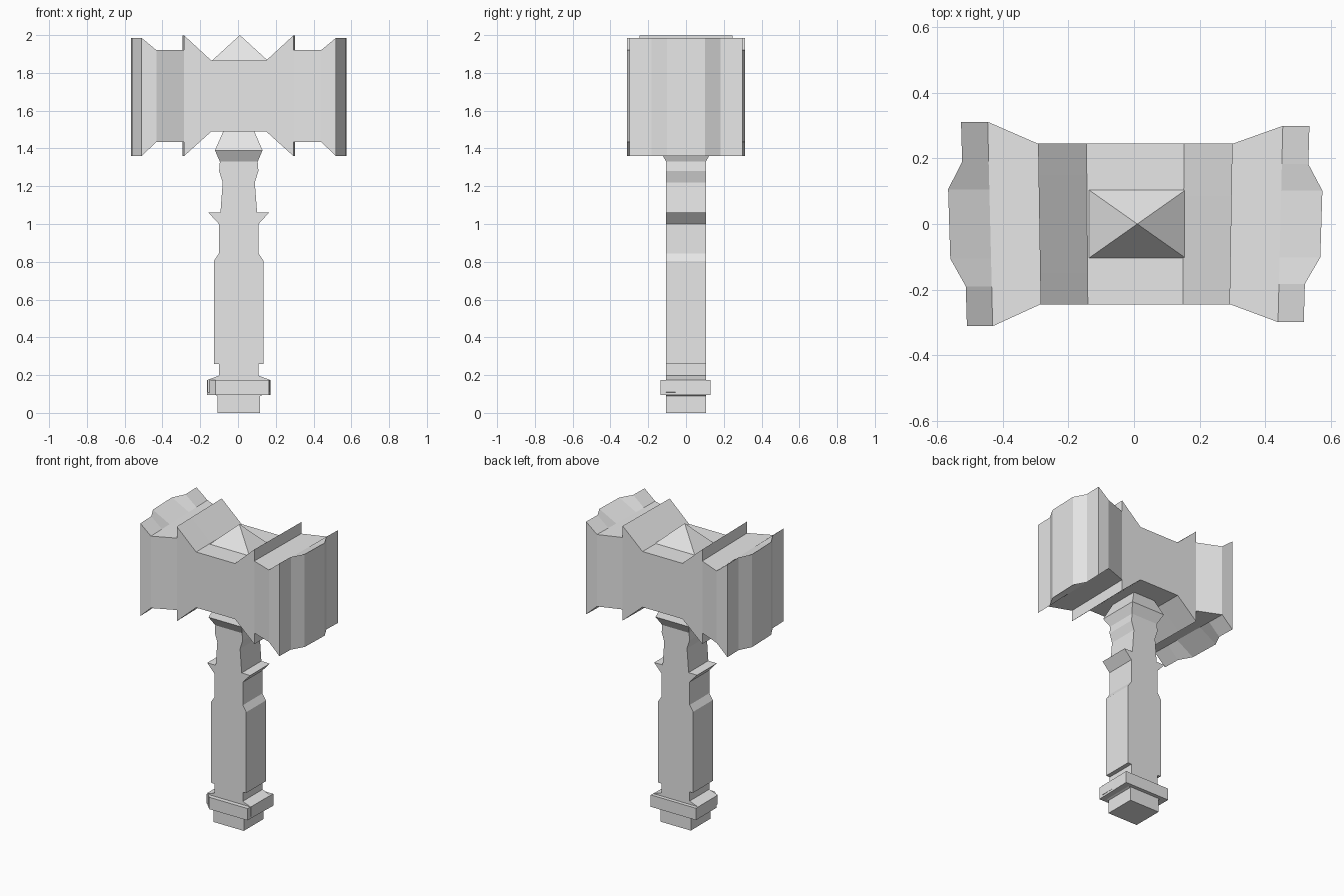
import bpy, bmesh

cube = bpy.data.objects.get("Cube")
if cube:
    bpy.data.objects.remove(cube)

grey = bpy.data.materials.new("light_grey")
grey.use_nodes = True
grey.diffuse_color = (0.8, 0.8, 0.8, 1)
grey.node_tree.nodes["Principled BSDF"].inputs["Base Color"].default_value = (0.8, 0.8, 0.8, 1)


def finish(name, bm):
    bmesh.ops.recalc_face_normals(bm, faces=bm.faces)
    mesh = bpy.data.meshes.new(name)
    bm.to_mesh(mesh)
    bm.free()
    mesh.materials.append(grey)
    obj = bpy.data.objects.new(name, mesh)
    bpy.context.collection.objects.link(obj)
    return obj


def loft(name, rings, strip_caps=False):
    """Skin matching rings; caps are one face, or strips joining top to bottom."""
    bm = bmesh.new()
    loops = [[bm.verts.new(p) for p in ring] for ring in rings]
    n = len(loops[0])
    for a, b in zip(loops, loops[1:]):
        for i in range(n):
            j = (i + 1) % n
            bm.faces.new((a[i], a[j], b[j], b[i]))
    for end in (loops[0], loops[-1]):
        if strip_caps:
            for i in range(n // 2 - 1):
                bm.faces.new((end[i], end[i + 1], end[n - 2 - i], end[n - 1 - i]))
        else:
            bm.faces.new(end)
    return finish(name, bm)


def rect(hx, hy, z, cx=0.004):
    return [(cx - hx, -hy, z), (cx + hx, -hy, z), (cx + hx, hy, z), (cx - hx, hy, z)]


# Grip: turned-looking outline with square sides (z, half width, half depth)
D = 0.105
grip = [(0, .113, D), (.09, .113, D), (.11, .165, D), (.175, .165, D), (.197, .105, D),
        (.258, .105, D), (.26, .131, D), (.805, .131, D), (.845, .105, D),
        (1.0, .105, D), (1.06, .16, D), (1.061, .097, D), (1.22, .085, D),
        (1.28, .104, D), (1.33, .1, D), (1.39, .126, .14), (1.495, .08, .1)]
loft("handle", [rect(hx, hy, z) for z, hx, hy in grip])

# Pommel collar with one clipped corner
collar = [(-.12, -.135), (.165, -.135), (.172, .13), (-.165, .13), (-.165, -.09)]
loft("pommel_collar", [[(x, y, z) for x, y in collar] for z in (.095, .175)])

# Head: stations of (x, half depth, top, bottom), mirrored to both ends
stations = [(.147, .245, 1.865, 1.49), (.293, .245, 1.998, 1.36),
            (.293, .245, 1.92, 1.435), (.443, .312, 1.92, 1.435),
            (.523, .312, 1.985, 1.36)]
SPAN = (-1, -.61, -.34, .34, .61, 1)


def head_ring(side, station):
    x, hy, top, bottom = station
    face_end = station is stations[-1]
    if side > 0 and x > .4:
        hy *= .96
    row = []
    for f in SPAN:
        y = f * hy
        bulge = .045 if face_end and abs(f) < .5 else 0
        row.append((side * (x + bulge) * (1 + .055 * y) + .004, y))
    return [(px, y, top) for px, y in row] + [(px, y, bottom) for px, y in reversed(row)]


rings = [head_ring(-1, s) for s in reversed(stations)] + [head_ring(1, s) for s in stations]
loft("hammer_head", rings, strip_caps=True)

# Pyramid stud on top of the head
bm = bmesh.new()
base = [bm.verts.new(p) for p in rect(.149, .105, 1.864, .01)]
tip = bm.verts.new((.01, 0, 2.0))
for i in range(4):
    bm.faces.new((base[i], base[(i + 1) % 4], tip))
bm.faces.new(base)
finish("top_stud", bm)
